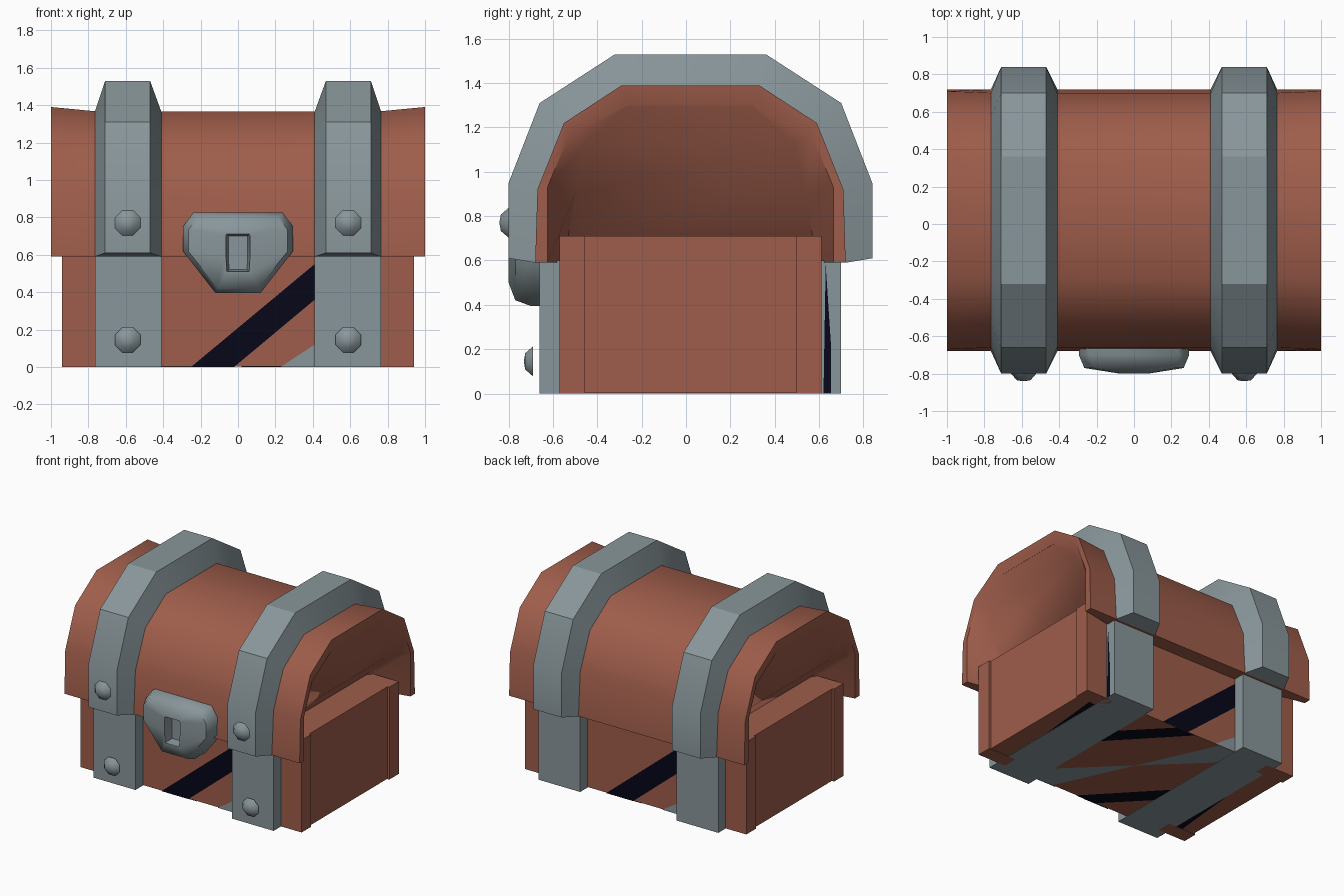
import bpy, bmesh, math

if "Cube" in bpy.data.objects:
    bpy.data.objects.remove(bpy.data.objects["Cube"])

C = 0.02  # depth centre of the chest body


def material(name, rgb):
    m = bpy.data.materials.new(name)
    m.diffuse_color = (*rgb, 1)
    m.use_nodes = True
    m.node_tree.nodes["Principled BSDF"].inputs["Base Color"].default_value = m.diffuse_color
    return m


WOOD = material("red brown wood", (0.345, 0.11, 0.07))
METAL = material("blue grey metal", (0.25, 0.305, 0.325))
NAVY = material("dark navy", (0.002, 0.002, 0.010))


def make(name, bm, mat, smooth=None, recalc=True):
    if recalc:
        bmesh.ops.recalc_face_normals(bm, faces=bm.faces)
    me = bpy.data.meshes.new(name)
    bm.to_mesh(me)
    bm.free()
    me.materials.append(mat)
    ob = bpy.data.objects.new(name, me)
    bpy.context.collection.objects.link(ob)
    if smooth:
        bpy.ops.object.select_all(action='DESELECT')
        ob.select_set(True)
        bpy.context.view_layer.objects.active = ob
        bpy.ops.object.shade_smooth_by_angle(angle=math.radians(smooth))
    return ob


def box(name, x0, x1, y0, y1, z0, z1, mat):
    bm = bmesh.new()
    vs = [bm.verts.new((x, y, z)) for z in (z0, z1)
          for x, y in ((x0, y0), (x1, y0), (x1, y1), (x0, y1))]
    for f in ((0, 1, 2, 3), (4, 5, 6, 7), (0, 1, 5, 4), (1, 2, 6, 5), (2, 3, 7, 6), (3, 0, 4, 7)):
        bm.faces.new([vs[i] for i in f])
    return make(name, bm, mat)


def loft(bm, rings, open_seams=(), hollow=False):
    """Skin rings of points; ends are closed with rungs of quads, or joined if hollow."""
    vr = [[bm.verts.new(p) for p in r] for r in rings]
    n = len(vr[0])
    pairs = list(zip(vr, vr[1:] + vr[:1] if hollow else vr[1:]))
    for k, (a, b) in enumerate(pairs):
        for i in range(n):
            if i == n - 1 and k in open_seams:
                continue
            j = (i + 1) % n
            bm.faces.new((a[i], a[j], b[j], b[i]))
    if not hollow:
        for r in (vr[0], vr[-1]):
            for i in range(n // 2 - 1):
                bm.faces.new((r[i], r[i + 1], r[n - 2 - i], r[n - 1 - i]))
    return vr


def arch(half, xs):
    """Full arch ring from half a profile (depth, height); xs may vary by point."""
    if not isinstance(xs, (list, tuple)):
        xs = [xs] * len(half)
    front = [(x, C - d, z) for x, (d, z) in zip(xs, half)]
    back = [(x, C + d, z) for x, (d, z) in zip(xs, half)]
    return front + back[::-1]


# Lid: arched barrel with flared rims and hollowed ends
lid_rim = [(.70, .59), (.69, .92), (.57, 1.22), (.31, 1.39)]
lid_mid = [(.70, .59), (.68, .92), (.56, 1.20), (.31, 1.365)]
opening = [(.645, .59), (.645, .93), (.55, 1.16), (.28, 1.30)]
recess = [(.57, .59), (.52, .90), (.47, 1.13), (.28, 1.30)]
depth = [.58, .87, .95, .985]
bm = bmesh.new()
vr = loft(bm, [arch(recess, [-d for d in depth]), arch(opening, [-1, -1, -1, -.986]),
               arch(lid_rim, -1), arch(lid_mid, -.74), arch(lid_mid, .74), arch(lid_rim, 1),
               arch(opening, [1, 1, 1, .986]), arch(recess, depth)],
          open_seams=(0, 1, 2, 4, 5, 6))
for rec, op, rim, mid in (vr[:4], vr[:3:-1]):      # undersides of the rim legs
    for i in (0, -1):
        bm.faces.new((rim[i], op[i], rec[i], mid[i]))
make("lid", bm, WOOD, 40)

# Base: body and four corner posts
box("base_body", -.925, .925, C - .588, C + .588, .003, .71, WOOD)
for sx in (-1, 1):
    for sy in (-1, 1):
        xs = sorted((sx * .70, sx * .94))
        ys = sorted((C + sy * .475, C + sy * .59))
        box("corner_post", *xs, *ys, 0, .71, WOOD)

# Metal straps: bevelled arch on the lid, square band round the base, rivets
strap_out = [(.82, .61), (.82, .95), (.68, 1.31), (.34, 1.53)]
for s in (-1, 1):
    bm = bmesh.new()
    bands = loft(bm, [arch(lid_mid, s * .41), arch(strap_out, s * .47),
                      arch(strap_out, s * .71), arch(lid_mid, s * .765)],
                 open_seams=(0, 1, 2, 3), hollow=True)
    for i in (0, -1):                               # strap feet
        bm.faces.new([r[i] for r in bands])
    make("lid_strap", bm, METAL, 28)
    xs = sorted((s * .41, s * .765))
    box("base_strap", *xs, C - .68, C + .68, 0, .60, METAL)
    for z, y in ((.77, -.80), (.145, -.69)):
        bm = bmesh.new()
        prof = ((0, .073), (.035, .04), (.04, .01))
        loft(bm, [[(s * .59 + r * math.cos((i + .5) * math.pi / 4), y - d,
                    z + r * math.sin((i + .5) * math.pi / 4)) for i in range(8)]
                  for d, r in prof])
        make("rivet", bm, METAL, 60)

# Lock plate with a recessed keyhole
plate = [(-.295, .62), (-.295, .75), (-.24, .825), (.24, .825),
         (.295, .75), (.295, .62), (.12, .395), (-.12, .395)]
key = [(-.065, .60), (-.065, .70), (-.06, .71), (.06, .71),
       (.065, .70), (.065, .60), (.06, .51), (-.06, .51)]


def ring(pts, y, kx=1, kz=1):
    return [(x * kx, y, .61 + (z - .61) * kz) for x, z in pts]


bm = bmesh.new()
loft(bm, [ring(plate, -.56), ring(plate, -.70), ring(plate, -.77, .9, .88),
          ring(key, -.80, 1.15, 1.1), ring(key, -.80), ring(key, -.73, .8, .9)])
make("lock", bm, METAL, 50)


# Painted diagonal stripes, repeated half a turn round on the back
def stripe(name, pts, mat):
    bm = bmesh.new()
    for turn in (False, True):
        bm.faces.new([bm.verts.new((-x, 2 * C - y, z) if turn else (x, y, z))
                      for x, y, z in pts])
    make(name, bm, mat, recalc=False)


F = C - .593
stripe("panel_navy_stripe", [(x, F, z) for x, z in
       ((-.25, .001), (-.02, .001), (.41, .36), (.41, .55))], NAVY)
stripe("panel_grey_corner", [(x, F, z) for x, z in
       ((.23, .001), (.41, .001), (.41, .12))], METAL)
stripe("strap_side_stripe", [(.767, y, z) for y, z in
       ((.62, 0), (.655, 0), (.655, .2), (.63, .58))], NAVY)
stripe("bottom_navy_stripe", [(x, y, .001) for x, y in
       ((.05, -.57), (-.12, -.57), (-.41, -.27), (-.41, -.08))], NAVY)
stripe("bottom_end_stripe", [(x, y, .001) for x, y in
       ((.767, -.06), (.767, .49), (.82, .49))], NAVY)
stripe("bottom_grey_stripe", [(x, y, .001) for x, y in
       ((.41, -.57), (.27, -.57), (0, C), (.41, -.38))], METAL)
